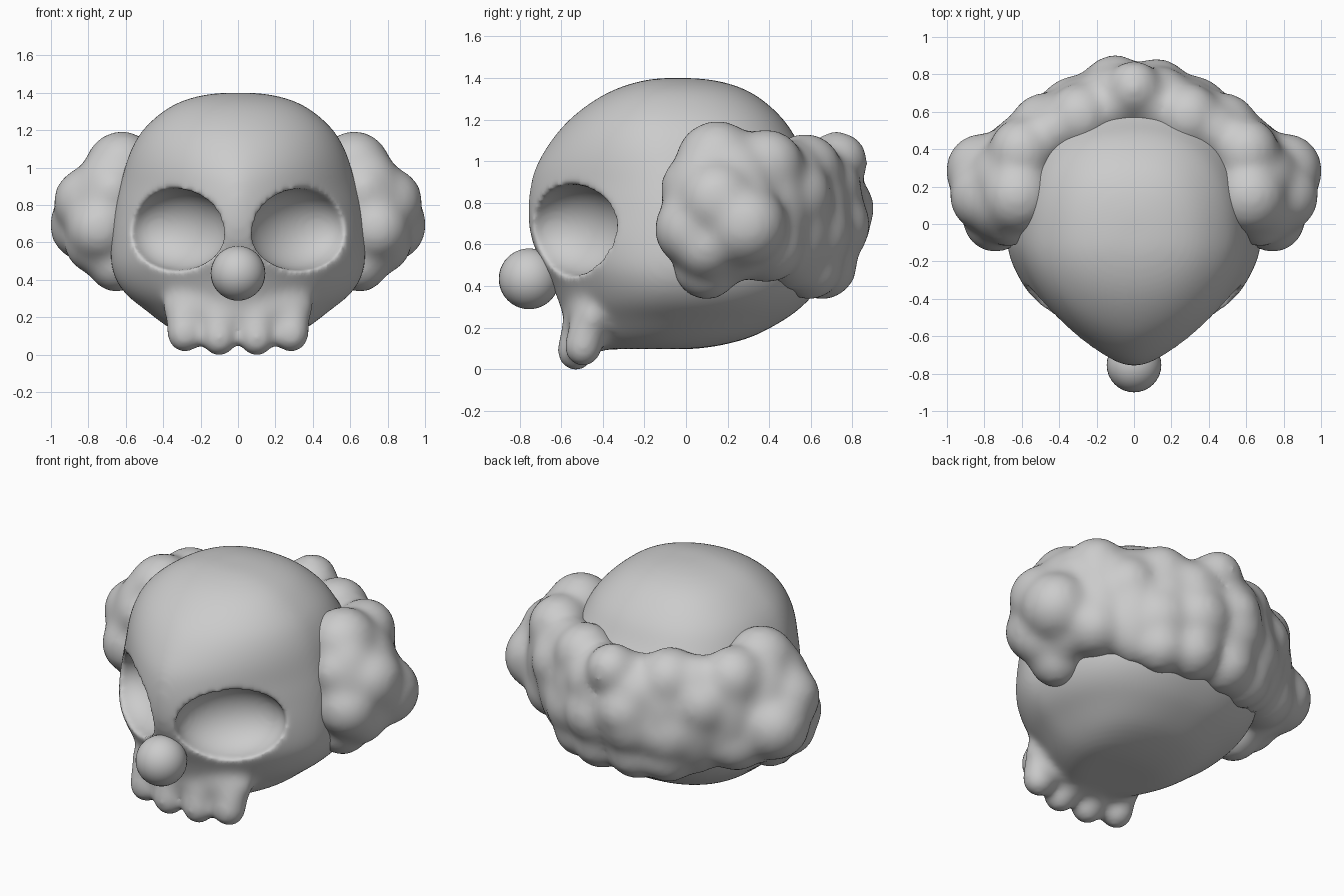
import bpy, bmesh, math
from mathutils import Matrix, Vector

if "Cube" in bpy.data.objects:
    bpy.data.objects.remove(bpy.data.objects["Cube"])


def add_ball(bm, c, r, rot=0.0, sub=3):
    """Ellipsoid at c with radii r, turned about z."""
    m = Matrix.Translation(c) @ Matrix.Rotation(rot, 4, 'Z') @ Matrix.Diagonal((*r, 1))
    bmesh.ops.create_icosphere(bm, subdivisions=sub, radius=1, matrix=m)


def make(name, bm):
    bmesh.ops.recalc_face_normals(bm, faces=bm.faces)
    me = bpy.data.meshes.new(name)
    bm.to_mesh(me)
    bm.free()
    ob = bpy.data.objects.new(name, me)
    bpy.context.collection.objects.link(ob)
    return ob


def fuse(ob, voxel, iterations):
    """Melt overlapping shells into one soft surface."""
    r = ob.modifiers.new("fuse", 'REMESH')
    r.mode = 'VOXEL'
    r.voxel_size = voxel
    s = ob.modifiers.new("soften", 'SMOOTH')
    s.factor = 0.5
    s.iterations = iterations


def bake(ob):
    dg = bpy.context.evaluated_depsgraph_get()
    me = bpy.data.meshes.new_from_object(ob.evaluated_get(dg))
    ob.modifiers.clear()
    ob.data = me
    for p in me.polygons:
        p.use_smooth = True


def fit(ob, axis, lo, hi):
    """Stretch the mesh to exact limits along one axis."""
    vals = [v.co[axis] for v in ob.data.vertices]
    a, b = min(vals), max(vals)
    for v in ob.data.vertices:
        v.co[axis] = lo + (v.co[axis] - a) * (hi - lo) / (b - a)


# Cranium loft: height, half width, front y, back y
sections = [
    (.105, .22, -.42, .02), (.12, .30, -.50, .15), (.165, .39, -.55, .32),
    (.25, .50, -.585, .48), (.32, .59, -.61, .57), (.40, .65, -.64, .64),
    (.50, .68, -.69, .69), (.65, .675, -.75, .71), (.80, .655, -.76, .69),
    (.95, .62, -.735, .64), (1.08, .58, -.665, .55), (1.19, .52, -.575, .48),
    (1.28, .43, -.465, .39), (1.345, .33, -.35, .29), (1.385, .21, -.23, .17),
    (1.402, .09, -.13, .05)]


def spline(a, b, c, d, t):
    return [q + .5 * t * (r - p + t * (2 * p - 5 * q + 4 * r - s + t * (3 * (q - r) + s - p)))
            for p, q, r, s in zip(a, b, c, d)]


dense = []
last = len(sections) - 1
for i in range(last):
    quad = [sections[min(max(i + k, 0), last)] for k in (-1, 0, 1, 2)]
    dense += [spline(*quad, t / 4) for t in range(4)]
dense.append(sections[last])

N = 96
bm = bmesh.new()
rings = []
for z, w, yf, yb in dense:
    mid = -0.09
    ring = []
    # pointed brow, fuller cheeks, round crown
    front = 1.52 + .15 * min(max((.75 - z) / .25, 0), 1) + .43 * min(max((z - .9) / .4, 0), 1)
    for i in range(N):
        t = 2 * math.pi * i / N
        c, s = math.cos(t), math.sin(t)
        n = front if s < 0 else 2.4
        x = w * math.copysign(abs(c) ** (2 / n), c)
        y = mid + (mid - yf if s < 0 else yb - mid) * math.copysign(abs(s) ** (2 / n), s)
        ring.append(bm.verts.new((x, y, z)))
    rings.append(ring)
for a, b in zip(rings, rings[1:]):
    for i in range(N):
        j = (i + 1) % N
        bm.faces.new((a[i], a[j], b[j], b[i]))
bm.faces.new(rings[0][::-1])
bm.faces.new(rings[-1])

# Teeth and upper jaw, melted into the cranium
add_ball(bm, (0, -.45, .26), (.41, .14, .17), sub=4)
for s in (-1, 1):
    for x, y, bottom in ((.10, -.53, .0), (.285, -.495, .02)):
        add_ball(bm, (s * x, y, bottom + .10), (.098, .095, .105), sub=4)
        add_ball(bm, (s * x, y + .015, .175), (.10, .09, .14), sub=4)
skull = make("skull", bm)
fuse(skull, .018, 24)

# Eye sockets
bm = bmesh.new()
for s in (-1, 1):
    add_ball(bm, (s * .322, -.533, .675), (.312, .21, .216), s * math.radians(41), 5)
cutter = make("socket_cutter", bm)
cutter.hide_render = True
b = skull.modifiers.new("sockets", 'BOOLEAN')
b.operation = 'DIFFERENCE'
b.solver = 'EXACT'
b.object = cutter
fuse(skull, .015, 14)
bake(skull)
fit(skull, 2, 0.0, 1.40)
bpy.data.objects.remove(cutter)

# Round nose
bm = bmesh.new()
bmesh.ops.create_uvsphere(bm, u_segments=32, v_segments=20, radius=.146,
                          matrix=Matrix.Translation((0, -.754, .435)))
nose = make("nose", bm)
bake(nose)

# Curly hair: mirrored puffs (x, y, z, radius) in a horseshoe round the back
puffs = [
    (.62, .15, 1.00, .20), (.80, .15, .82, .19), (.81, .28, .70, .20),
    (.74, .03, .68, .18), (.67, .03, .88, .15), (.77, .10, .60, .16),
    (.65, .10, .50, .16), (.60, .38, .98, .18), (.62, .38, .60, .18),
    (.48, .50, .84, .19), (.29, .56, .96, .18), (.31, .57, .66, .21),
    (.30, .58, .50, .16), (.12, .67, .70, .20), (.12, .64, .51, .17),
    (.14, .65, .87, .18)]
# Broad core under the puffs: x, y, z, radius, half height
core = [(.69, .10, .76, .21, .36), (.69, .24, .77, .21, .34), (.58, .38, .77, .20, .34),
        (.43, .49, .75, .20, .36), (.27, .56, .74, .21, .36), (.10, .63, .74, .21, .35)]
bm = bmesh.new()
for s in (-1, 1):
    for x, y, z, rad in puffs:
        add_ball(bm, (s * x, y, z), (rad,) * 3)
    for x, y, z, rad, h in core:
        add_ball(bm, (s * x, y, z), (rad, rad, h), sub=4)
add_ball(bm, (0, .71, 1.0), (.15,) * 3)
add_ball(bm, (-.1, .71, .78), (.18,) * 3)
hair = make("curly_hair", bm)
fuse(hair, .022, 32)
bake(hair)
fit(hair, 0, -1.0, 1.0)
fit(hair, 1, -.145, .90)
fit(hair, 2, .34, 1.19)
